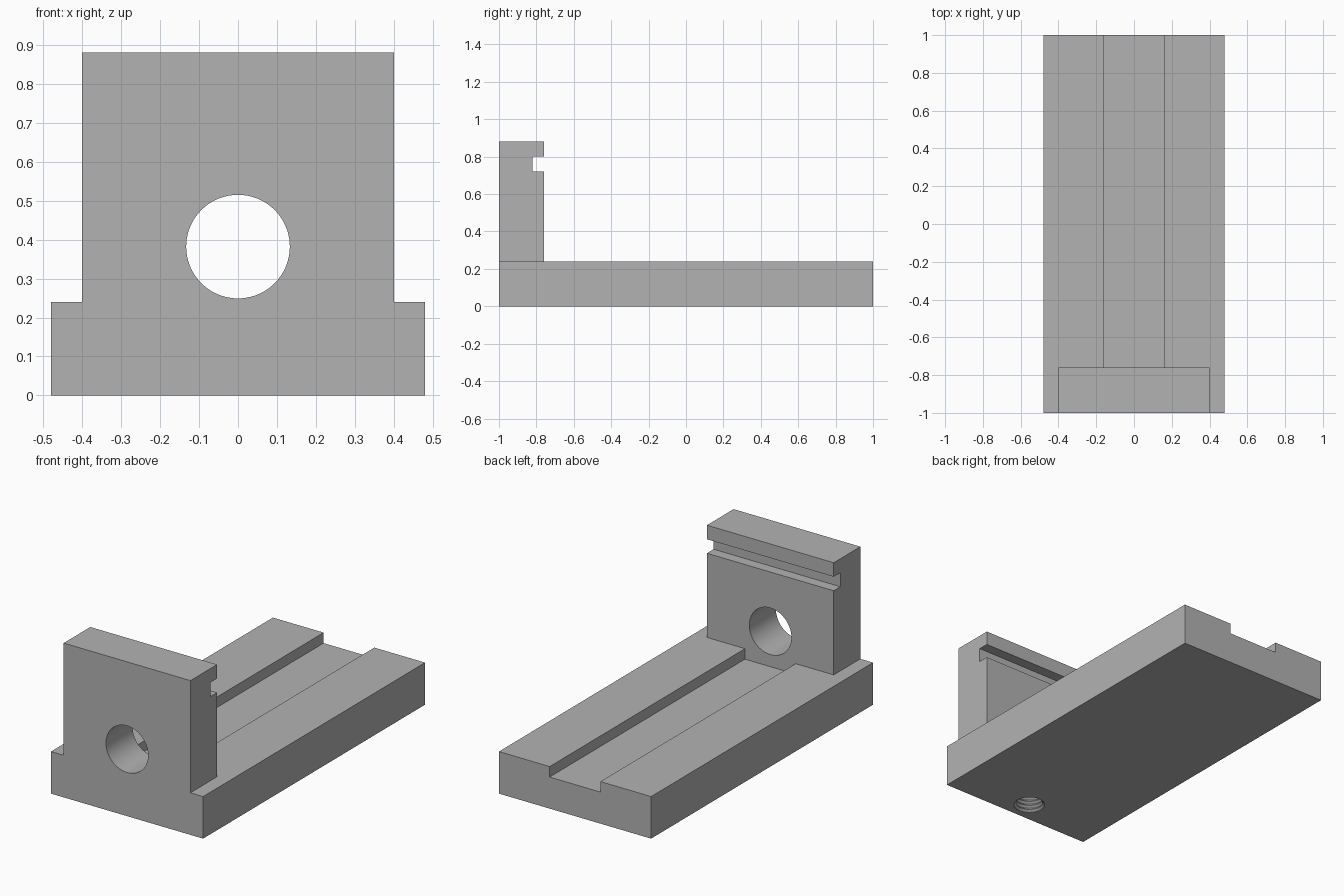
import bpy, bmesh, math
from mathutils import Vector

cube = bpy.data.objects.get("Cube")
if cube:
    bpy.data.objects.remove(cube, do_unlink=True)

HALF_W, BASE_H = 0.48, 0.24
WALL_W, WALL_TOP, WALL_BACK = 0.40, 0.88, -0.76

grey = bpy.data.materials.new("machined grey")
grey.use_nodes = True
grey.diffuse_color = (0.45, 0.45, 0.45, 1)
grey.node_tree.nodes["Principled BSDF"].inputs["Base Color"].default_value = (0.45, 0.45, 0.45, 1)


def to_object(name, bm):
    bmesh.ops.recalc_face_normals(bm, faces=bm.faces)
    mesh = bpy.data.meshes.new(name)
    bm.to_mesh(mesh)
    bm.free()
    mesh.materials.append(grey)
    obj = bpy.data.objects.new(name, mesh)
    bpy.context.collection.objects.link(obj)
    return obj


def extruded(name, points, direction):
    bm = bmesh.new()
    face = bm.faces.new([bm.verts.new(p) for p in points])
    moved = bmesh.ops.extrude_face_region(bm, geom=[face])["geom"]
    verts = [v for v in moved if isinstance(v, bmesh.types.BMVert)]
    bmesh.ops.translate(bm, verts=verts, vec=Vector(direction))
    return to_object(name, bm)


def box(name, x, y, z):
    corners = [(x[0], y[0], z[0]), (x[1], y[0], z[0]), (x[1], y[1], z[0]), (x[0], y[1], z[0])]
    return extruded(name, corners, (0, 0, z[1] - z[0]))


def revolved(name, profile, centre, sides):
    # profile holds (radius, height) pairs from bottom to top
    bm = bmesh.new()
    rings = [[bm.verts.new((centre[0] + r * math.cos(a), centre[1] + r * math.sin(a), z))
              for a in (math.tau * i / sides for i in range(sides))] for r, z in profile]
    for low, high in zip(rings, rings[1:]):
        for i in range(sides):
            j = (i + 1) % sides
            bm.faces.new((low[i], low[j], high[j], high[i]))
    bm.faces.new(rings[0])
    bm.faces.new(rings[-1])
    return to_object(name, bm)


# Side outline: base, upright and the slot in the upright's back
outline = [(-1, 0), (1, 0), (1, BASE_H), (WALL_BACK, BASE_H), (WALL_BACK, 0.72), (-0.82, 0.72),
           (-0.82, 0.80), (WALL_BACK, 0.80), (WALL_BACK, WALL_TOP), (-1, WALL_TOP)]
body = extruded("fixture_body", [(-HALF_W, y, z) for y, z in outline], (2 * HALF_W, 0, 0))

# Shoulders beside the upright, and the channel along the base
cutters = [box("shoulder_cutter", sorted((s * WALL_W, s * 0.6)), (-1.1, -0.7), (BASE_H, 1))
           for s in (-1, 1)]
cutters.append(box("channel_cutter", (-0.16, 0.16), (WALL_BACK, 1.1), (0.18, 0.3)))

# Round bore through the upright
ring = [math.tau * i / 72 for i in range(72)]
cutters.append(extruded("bore_cutter",
                        [(0.133 * math.cos(a), -1.1, 0.382 + 0.133 * math.sin(a)) for a in ring],
                        (0, 0.45, 0)))

# Blind threaded hole in the underside
pitch, turns = 0.025, 7
thread = [(0.083, -0.02)]
for i in range(turns):
    thread += [(0.083, i * pitch + 0.002), (0.07, (i + 0.5) * pitch)]
thread.append((0.07, turns * pitch))
cutters.append(revolved("thread_cutter", thread, (0, -0.88), 40))

for cutter in cutters:
    cutter.hide_render = True
    mod = body.modifiers.new(cutter.name, 'BOOLEAN')
    mod.operation, mod.solver, mod.object = 'DIFFERENCE', 'EXACT', cutter

# Bake the cuts, then drop the cutters
bpy.context.view_layer.update()
evaluated = body.evaluated_get(bpy.context.evaluated_depsgraph_get())
mesh = bpy.data.meshes.new_from_object(evaluated)
body.modifiers.clear()
body.data = mesh
for cutter in cutters:
    bpy.data.objects.remove(cutter, do_unlink=True)

# Smooth the bore, keep every machined edge sharp
bpy.ops.object.select_all(action='DESELECT')
body.select_set(True)
bpy.context.view_layer.objects.active = body
bpy.ops.object.shade_smooth_by_angle(angle=math.radians(30))
